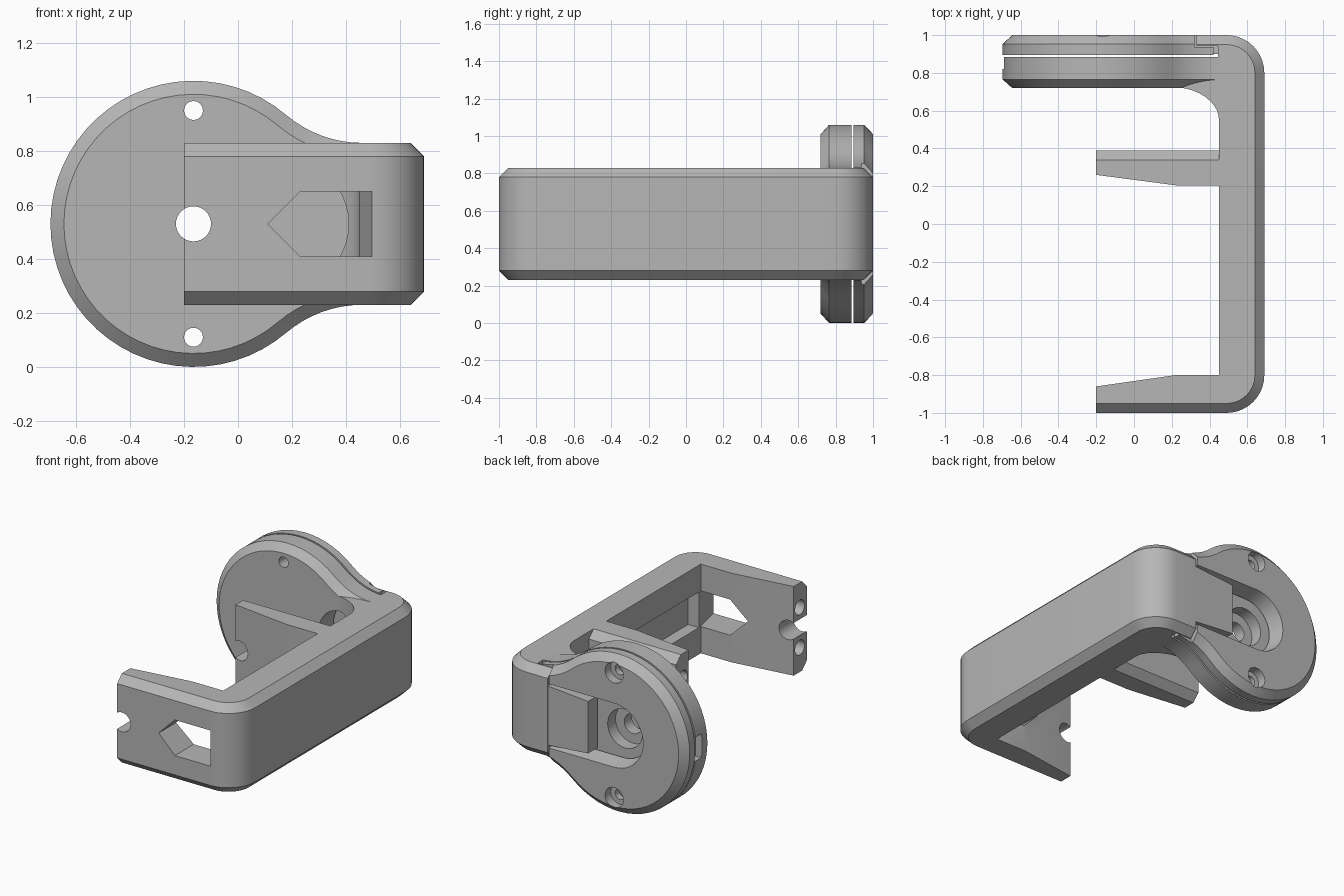
import bpy, bmesh, math
from mathutils import Vector

if "Cube" in bpy.data.objects:
    bpy.data.objects.remove(bpy.data.objects["Cube"])

CX, CZ, R = -0.165, 0.53, 0.53      # disc centre and radius
CH = 0.05                           # edge chamfer

grey = bpy.data.materials.new("plain grey")
grey.diffuse_color = (0.47, 0.47, 0.47, 1)
grey.use_nodes = True
grey.node_tree.nodes["Principled BSDF"].inputs["Base Color"].default_value = grey.diffuse_color


def loft(name, rings):
    """Solid from a stack of closed rings with equal point counts."""
    bm = bmesh.new()
    rows = [[bm.verts.new(p) for p in ring] for ring in rings]
    n = len(rows[0])
    for a, b in zip(rows, rows[1:]):
        for i in range(n):
            j = (i + 1) % n
            bm.faces.new((a[i], a[j], b[j], b[i]))
    bm.faces.new(rows[0][::-1])
    bm.faces.new(rows[-1])
    bmesh.ops.recalc_face_normals(bm, faces=bm.faces)
    me = bpy.data.meshes.new(name)
    bm.to_mesh(me)
    bm.free()
    me.materials.append(grey)
    ob = bpy.data.objects.new(name, me)
    bpy.context.collection.objects.link(ob)
    return ob


def arc(cx, cy, rx, ry, a0, a1, n):
    return [(cx + rx * math.cos(math.radians(a0 + (a1 - a0) * i / n)),
             cy + ry * math.sin(math.radians(a0 + (a1 - a0) * i / n))) for i in range(n + 1)]


def along_y(name, layers):
    return loft(name, [[(x, y, z) for x, z in pts] for y, pts in layers])


def along_z(name, layers):
    return loft(name, [[(x, y, z) for x, y in pts] for z, pts in layers])


def box(x0, x1, y0, y1, z0, z1):
    sq = [(x0, y0), (x1, y0), (x1, y1), (x0, y1)]
    return along_z("cutter", [(z0, sq), (z1, sq)])


def rod_y(x, z, rx, rz, y0, y1, n=32):
    ring = arc(x, z, rx, rz, 0, 360, n)[:-1]
    return along_y("cutter", [(y0, ring), (y1, ring)])


def rod_x(y, z, r, x0, x1):
    ring = arc(y, z, r, r, 0, 360, 24)[:-1]
    return loft("cutter", [[(x, a, b) for a, b in ring] for x in (x0, x1)])


def cut(ob, cutters):
    for c in cutters:
        c.hide_render = True
        m = ob.modifiers.new("cut", 'BOOLEAN')
        m.operation, m.solver, m.object = 'DIFFERENCE', 'EXACT', c
    bpy.context.view_layer.update()
    dg = bpy.context.evaluated_depsgraph_get()
    me = bpy.data.meshes.new_from_object(ob.evaluated_get(dg))
    ob.modifiers.clear()
    ob.data = me
    for c in cutters:
        bpy.data.objects.remove(c)


def arrow_hole(y_out, y_in):
    """House-shaped window whose far wall slants from x 0.50 to 0.45."""
    def pts(x):
        return [(0.11, CZ), (0.23, 0.65), (x, 0.65), (x, 0.41), (0.23, 0.41)]
    return along_y("cutter", [(y_out, pts(0.50)), (y_in, pts(0.45))])


def end_holes(y):
    return [rod_x(y, CZ + s * 0.135, 0.05, -0.3, -0.05) for s in (-1, 1)]


def axle():
    return rod_y(CX, CZ, 0.065, 0.065, -1.1, 1.1)


def disc_outline(i):
    """Round disc blending through concave fillets into the arm height."""
    fr, fx = 0.433, 0.46
    t = math.degrees(math.atan2(0.733, 0.625))
    disc = arc(CX, CZ, R - i, R - i, t, 360 - t, 44)
    low = arc(fx, CZ - 0.30 - fr, fr + i, fr + i, 180 - t, 90, 8)[1:]
    high = arc(fx, CZ + 0.30 + fr, fr + i, fr + i, 270, 180 + t, 8)[:-1]
    return disc + low + high


# C-shaped bracket: front arm, spine, back corner with lip and inner fillet
def bracket_outline(i):
    return ([(-0.2, -1 + i)] + arc(0.49, -0.8, 0.2 - i, 0.2 - i, -90, 0, 10)
            + arc(0.49, 0.8, 0.2 - i, 0.2 - i, 0, 90, 10)
            + [(0.33, 1 - i), (0.33, 0.943), (0.445, 0.943), (0.445, 0.885), (0.2, 0.885)]
            + arc(0.2, 0.55, 0.25, 0.175, 90, 0, 10)
            + [(0.45, -0.8), (0.22, -0.8), (-0.2, -0.86)])


def chamfered(outline):
    return [(0.23, outline(CH)), (0.28, outline(0)), (0.78, outline(0)), (0.83, outline(CH))]


bracket = along_z("bracket", chamfered(bracket_outline))
cut(bracket, [arrow_hole(-1.02, -0.78), axle(), box(0.4, 0.53, -0.78, 0.2, 0.41, 0.65),
              rod_y(0.25, CZ, 0.16, 0.2, 0.4, 0.92)] + end_holes(-0.925))

# Middle arm
middle_arm = along_z("middle_arm", chamfered(lambda i: [
    (0.5, 0.205), (0.22, 0.205), (-0.2, 0.26), (-0.2, 0.39 - i), (0.5, 0.39 - i)]))
cut(middle_arm, [arrow_hole(0.42, 0.18), axle()] + end_holes(0.32))


def bolts(y0, y1, r):
    return [rod_y(CX, CZ + s * 0.42, r, r, y0, y1, 24) for s in (-1, 1)]


# Front plate of the disc: hub hole with recess, cable opening, rim notch
front_plate = along_y("front_plate", [(0.72, disc_outline(CH)), (0.765, disc_outline(0)),
                                      (0.884, disc_outline(0))])
cut(front_plate, [axle(), rod_y(CX, CZ, 0.13, 0.13, 0.80, 0.95),
                  rod_y(0.25, CZ, 0.16, 0.2, 0.4, 0.95),
                  box(-0.8, -0.645, 0.82, 0.9, 0.45, 0.61)] + bolts(0.6, 1.0, 0.035))

# Back plate of the disc: U-shaped slot, clearance for the lip, counterbores
back_plate = along_y("back_plate", [(0.896, disc_outline(0)), (0.953, disc_outline(0)),
                                    (1.0, disc_outline(CH))])


def u_slot(r):
    return arc(CX, CZ, r, r, 90, 270, 20) + [(0.6, CZ - r), (0.6, CZ + r)]


cut(back_plate, [along_y("cutter", [(0.85, u_slot(0.18)), (1.02, u_slot(0.22))]),
                 box(0.42, 0.8, 0.8, 1.1, -0.1, 1.2), box(0.32, 0.8, 0.938, 1.1, -0.1, 1.2)]
    + bolts(0.8, 1.1, 0.035) + bolts(0.94, 1.1, 0.068))

# Tapered tongue of the bracket that fills the slot
tongue_pts = [(0.03, CZ - 0.175), (0.46, CZ - 0.21), (0.46, CZ + 0.21), (0.03, CZ + 0.175)]
tongue = along_y("tongue", [(0.90, tongue_pts), (0.999, tongue_pts)])

# Smooth curved walls, crisp edges
for ob in (bracket, middle_arm, front_plate, back_plate, tongue):
    bpy.ops.object.select_all(action='DESELECT')
    ob.select_set(True)
    bpy.context.view_layer.objects.active = ob
    bpy.ops.object.shade_smooth_by_angle(angle=math.radians(25))
